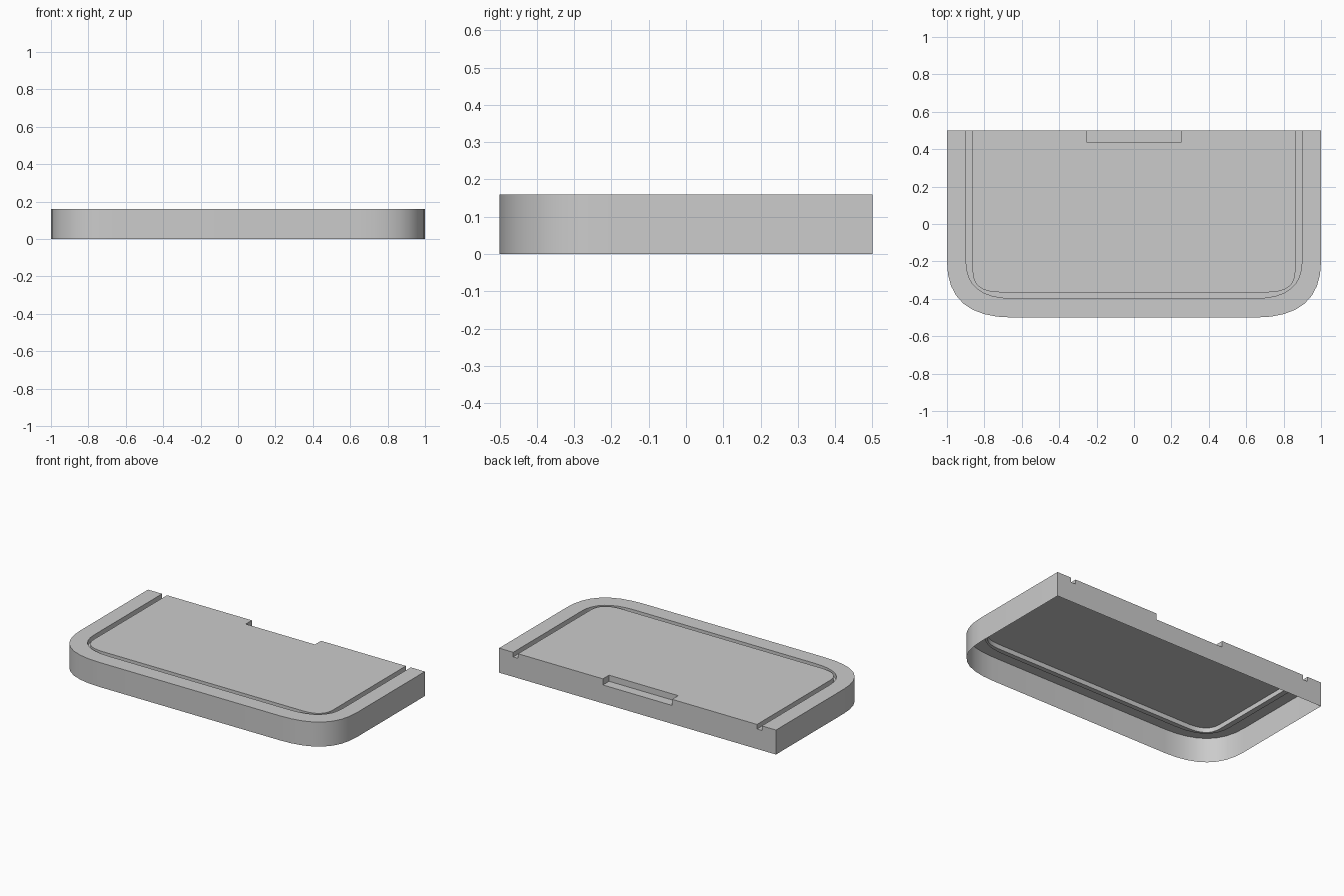
import bpy, bmesh

if "Cube" in bpy.data.objects:
    bpy.data.objects.remove(bpy.data.objects["Cube"])

TOP, GROOVE_Z, NOTCH_Z, BACK = 0.16, 0.13, 0.12, 0.5
STEPS = 8


def u_path(half, front, start_y, end_x):
    """U-shaped outline, back left to back right, with eased front corners."""
    left = [(-half, BACK)]
    for i in range(STEPS + 1):
        t = i / STEPS
        left.append((-half + (half - end_x) * t * t,
                     front + (start_y - front) * (1 - t) ** 2))
    return left + [(-x, y) for x, y in reversed(left)]


outer = u_path(1.0, -0.5, -0.2, 0.65)
groove_out = u_path(0.898, -0.397, -0.2, 0.65)
groove_in = u_path(0.863, -0.365, -0.25, 0.72)

bm = bmesh.new()


def ring(path, z):
    return [bm.verts.new((x, y, z)) for x, y in path]


# outer wall, rim and groove as one run of bridged outlines
rings = [ring(outer, 0), ring(outer, TOP), ring(groove_out, TOP),
         ring(groove_out, GROOVE_Z), ring(groove_in, GROOVE_Z), ring(groove_in, TOP)]
for a, b in zip(rings, rings[1:]):
    for i in range(len(a) - 1):
        face = bm.faces.new((a[i], a[i + 1], b[i + 1], b[i]))
        face.smooth = True

# centre panel with the finger notch at the back edge
notch = [(0.25, BACK), (0.25, 0.437), (-0.25, 0.437), (-0.25, BACK)]
t, f = ring(notch, TOP), ring(notch, NOTCH_Z)
bm.faces.new(rings[-1] + t)
for i in range(3):
    bm.faces.new((t[i + 1], t[i], f[i], f[i + 1]))
bm.faces.new(f[::-1])

# back wall, following the groove ends and the notch; underside stays open
bm.faces.new([r[-1] for r in reversed(rings)] + [r[0] for r in rings]
             + [t[3], f[3], f[0], t[0]])

mesh = bpy.data.meshes.new("tray_cover")
bm.to_mesh(mesh)
bm.free()
cover = bpy.data.objects.new("tray_cover", mesh)
bpy.context.collection.objects.link(cover)
bpy.context.view_layer.objects.active = cover
cover.select_set(True)
bpy.ops.object.shade_smooth_by_angle()
